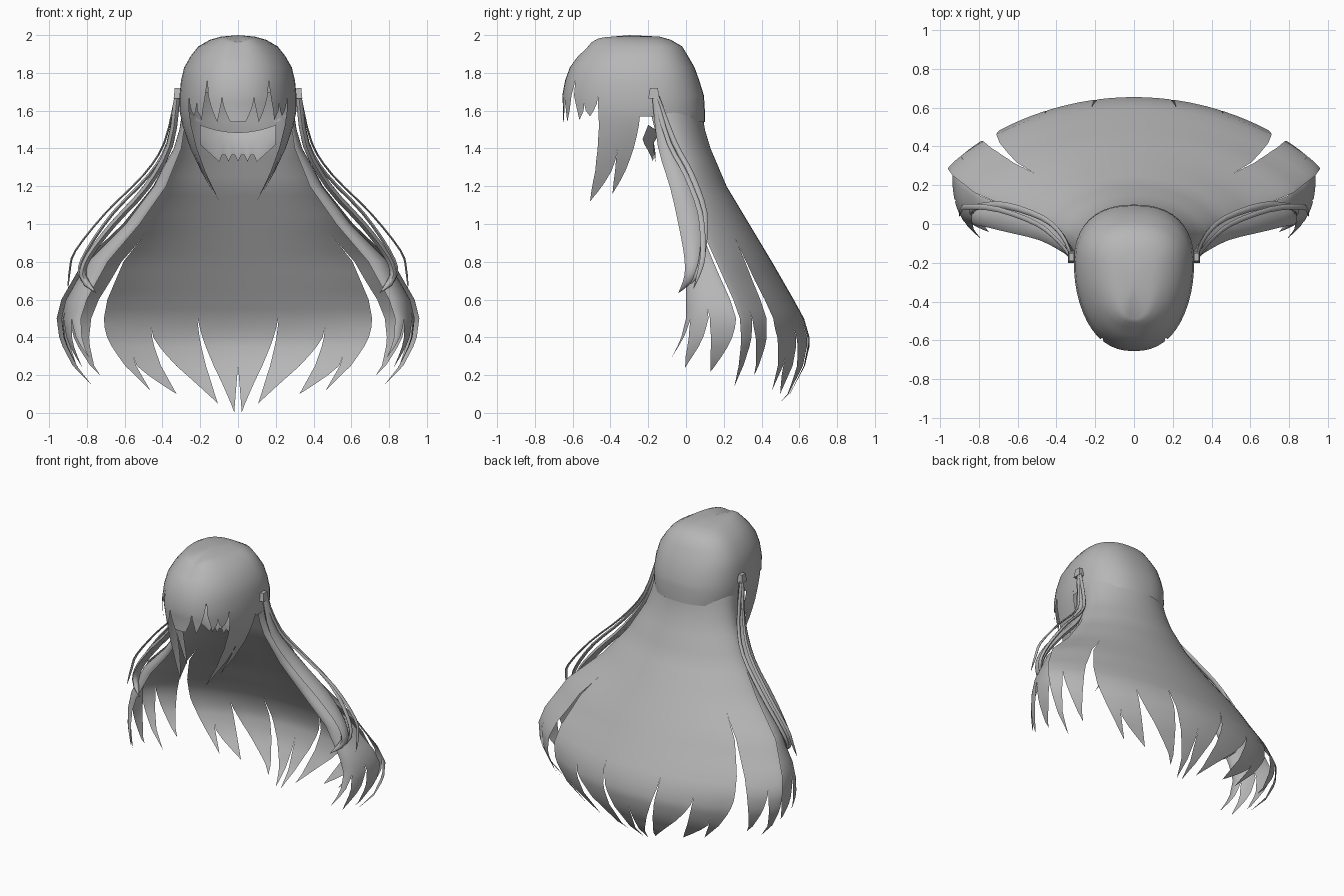
import bpy, bmesh, math
from mathutils import Vector

if "Cube" in bpy.data.objects:
    bpy.data.objects.remove(bpy.data.objects["Cube"])

hair = bpy.data.materials.new("hair grey")
hair.diffuse_color = (0.47, 0.47, 0.47, 1)
hair.use_nodes = True
hair.node_tree.nodes["Principled BSDF"].inputs["Base Color"].default_value = hair.diffuse_color


def finish(name, bm, angle=60):
    """Turn a half mesh into a mirrored, smooth shaded object."""
    bmesh.ops.remove_doubles(bm, verts=bm.verts, dist=0.0008)
    bmesh.ops.recalc_face_normals(bm, faces=bm.faces)
    me = bpy.data.meshes.new(name)
    bm.to_mesh(me)
    bm.free()
    me.materials.append(hair)
    ob = bpy.data.objects.new(name, me)
    bpy.context.collection.objects.link(ob)
    mod = ob.modifiers.new("mirror", 'MIRROR')
    mod.merge_threshold = 0.001
    bpy.ops.object.select_all(action='DESELECT')
    ob.select_set(True)
    bpy.context.view_layer.objects.active = ob
    bpy.ops.object.shade_smooth_by_angle(angle=math.radians(angle))
    return ob


def sample(rows, z):
    """Interpolate a row of section values at height z (rows go downwards)."""
    for a, b in zip(rows, rows[1:]):
        if z >= b[0]:
            k = min(1, (a[0] - z) / (a[0] - b[0]))
            return [p + (q - p) * k for p, q in zip(a[1:], b[1:])]
    return rows[-1][1:]


def locks(bm, surface, zs, table, step, power=1.4):
    """Strips of a surface, each tapering from its slit heights to a tip."""
    for tl, zl, tr, zr, tt, zt in table:
        n = max(2, math.ceil((tr - tl) / step))
        grid = []
        for z in [z for z in zs if z > zt + 0.012] + [zt]:
            fl = (max(0, zl - z) / (zl - zt)) ** power if zl > zt else 0
            fr = (max(0, zr - z) / (zr - zt)) ** power if zr > zt else 0
            a, b = tl + (tt - tl) * fl, tr + (tt - tr) * fr
            grid.append([bm.verts.new(surface(a + (b - a) * i / n, z)) for i in range(n + 1)])
        for r, s in zip(grid, grid[1:]):
            for i in range(n):
                bm.faces.new((r[i], r[i + 1], s[i + 1], s[i]))


# Crown and fringe: z, half width, back y, front y
HEAD = [(2.0, 0, -.30, -.30), (1.992, .09, -.14, -.49), (1.975, .15, -.08, -.508),
        (1.94, .21, -.02, -.53), (1.89, .25, .01, -.575), (1.83, .285, .045, -.615),
        (1.76, .302, .07, -.64), (1.68, .31, .095, -.655), (1.6, .31, .1, -.65),
        (1.52, .295, .1, -.65), (1.4, .255, .1, -.68), (1.28, .2, .1, -.73),
        (1.12, .11, .1, -.84)]


def head(t, z):
    w, yb, yf = sample(HEAD, z)
    yc = -.2 if z < 1.99 else -.3
    c, s = math.cos(math.pi * t), max(0, math.sin(math.pi * t))
    if t > .999:
        s = 0
    y = yc + ((yb - yc) * c ** .85 if c > 0 else (yc - yf) * c)
    x = w * s ** .85
    dip = .03 * math.exp(-(x / .05) ** 2 - ((y + .47) / .08) ** 2)
    return Vector((x, y, z - dip))


bm = bmesh.new()
head_zs = [r[0] for r in HEAD[:8]] + [1.64, 1.6, 1.56, 1.52, 1.46, 1.4, 1.34, 1.28, 1.22, 1.17]
locks(bm, head, head_zs, [
    (0, 0, .25, 0, .1, 1.54), (.25, 0, .53, 0, .4, 1.57),          # back and sides
    (.53, 1.6, .61, 1.36, .6, 1.16), (.61, 1.36, .70, 1.62, .66, 1.12),  # long face locks
    (.70, 1.66, .77, 1.62, .74, 1.57), (.77, 1.62, .84, 1.75, .80, 1.55),
    (.84, 1.75, .93, 1.67, .90, 1.54), (.93, 1.67, 1, 0, .97, 1.54)], .05, 1.5)
finish("crown_and_fringe", bm)

# Long back hair: z, back y, half width, y at widest, front edge x, front edge y
BACK = [(1.7, .055, .275, -.13, .27, -.2), (1.6, .085, .295, -.12, .285, -.19),
        (1.5, .1, .31, -.09, .285, -.165),
        (1.4, .13, .34, -.06, .30, -.14), (1.2, .215, .45, 0, .38, -.08),
        (1.0, .335, .61, .07, .52, -.03), (.8, .455, .82, .16, .69, 0),
        (.6, .57, .935, .25, .80, 0), (.5, .625, .96, .285, .83, 0), (.38, .66, .945, .29, .82, -.03),
        (.25, .63, .88, .27, .76, -.1), (.1, .55, .74, .23, .68, -.15), (0, .45, .62, .2, .6, -.2)]


def back(t, z):
    yb, w, yw, xf, yf = sample(BACK, z)
    a = t * math.pi / 2
    if t <= 1:
        power = 1 + .65 * min(1, max(0, (1.5 - z) / .8))
        return Vector((w * math.sin(a), yw + (yb - yw) * max(0, math.cos(a)) ** power, z))
    a -= math.pi / 2
    return Vector((xf + (w - xf) * math.cos(a), yw + (yf - yw) * math.sin(a), z))


def side(t, z):
    """Front part of the long hair, tucked slightly under the back part."""
    k = min(1, max(0, (1.3 - z) / .5))
    p = back(t, z)
    return p + Vector((-.025 * k, -.02 * k, 0)) * max(0, 2 - t)


hair_zs = [1.7 - .05 * i for i in range(35)]
bm = bmesh.new()
locks(bm, back, hair_zs, [
    (0, .27, .145, .53, .02, .003), (.145, .53, .32, .43, .1, .05),
    (.32, .43, .42, .26, .29, .1), (.42, .26, .53, .45, .42, .12),
    (.53, .92, .76, .52, .68, .2), (.76, .52, 1, .6, .9, .14)], .07)
finish("long_back_hair", bm)
bm = bmesh.new()
locks(bm, side, hair_zs, [
    (.95, .6, 1.35, .55, 1.2, .22), (1.35, .55, 1.7, .5, 1.5, .24),
    (1.7, .5, 2, .6, 1.95, .29)], .08)
finish("long_side_hair", bm)

# Toothed fringe at the nape, inside the hair
bm = bmesh.new()
cols = []
for i in range(13):
    x = .2 * i / 12
    y = -.16 - .06 * (x / .2) ** 2
    low = 1.33 + (.035 if i % 3 and i < 6 else 0) + max(0, x - .1) * .9
    cols.append([bm.verts.new((x, y + d, z)) for d, z in
                 ((.02, 1.485 + .04 * (x / .2) ** 2), (-.01, 1.43 + .02 * x / .2), (0, low))])
for a, b in zip(cols, cols[1:]):
    for k in range(2):
        bm.faces.new((a[k], b[k], b[k + 1], a[k + 1]))
finish("nape_fringe", bm)


def strand(name, path, thick):
    """Flat tapering lock swept along points (x, y, z, half width)."""
    bm = bmesh.new()
    pts = []
    for i in range(len(path) - 1):          # smooth the path
        p = [Vector(path[min(max(j, 0), len(path) - 1)]) for j in range(i - 1, i + 3)]
        for k in (0, 1 / 3, 2 / 3):
            pts.append(.5 * (2 * p[1] + (p[2] - p[0]) * k + (2 * p[0] - 5 * p[1] + 4 * p[2] - p[3]) * k * k
                             + (3 * p[1] - p[0] - 3 * p[2] + p[3]) * k ** 3))
    pts.append(Vector(path[-1]))
    rings = []
    for i, p in enumerate(pts):
        tan = (pts[min(i + 1, len(pts) - 1)] - pts[max(i - 1, 0)]).to_3d().normalized()
        across = Vector((0, 1, 0))
        across = (across - tan * across.dot(tan)).normalized()
        out = tan.cross(across)
        w = max(p[3], .001)
        h = min(thick, w)
        rings.append([bm.verts.new(p.to_3d() + across * w * math.cos(a) + out * h * math.sin(a))
                      for a in [math.pi * j / 3 for j in range(6)]])
    for r, s in zip(rings, rings[1:]):
        for j in range(6):
            bm.faces.new((r[j], r[(j + 1) % 6], s[(j + 1) % 6], s[j]))
    finish(name, bm)


# Side tails hanging from the ties
strand("wide_side_tail", [(.322, -.165, 1.68, .015), (.36, -.11, 1.42, .04), (.48, -.03, 1.2, .055),
                          (.66, .02, 1.0, .06), (.79, .035, .83, .045), (.82, .02, .72, .03),
                          (.75, -.04, .635, .001)], .02)
strand("outer_side_tail", [(.33, -.165, 1.68, .012), (.39, -.09, 1.43, .012), (.5, 0, 1.26, .013),
                           (.7, .075, 1.06, .014), (.86, .09, .86, .014), (.89, .075, .76, .012),
                           (.9, .04, .66, .001)], .006)
strand("middle_side_tail", [(.325, -.155, 1.68, .012), (.37, -.06, 1.43, .014), (.47, .03, 1.26, .015),
                            (.66, .095, 1.06, .018), (.8, .09, .86, .016), (.84, .06, .74, .012),
                            (.78, .0, .65, .001)], .01)

# Small ties that hold the side tails
bm = bmesh.new()
bmesh.ops.create_cube(bm, size=1)
for v in bm.verts:
    s = 1.25 if v.co.z < 0 else .85
    v.co = Vector((.322 + v.co.x * .03 * s, -.17 + v.co.y * .048 * s, 1.692 + v.co.z * .056))
finish("hair_tie", bm, 30)
